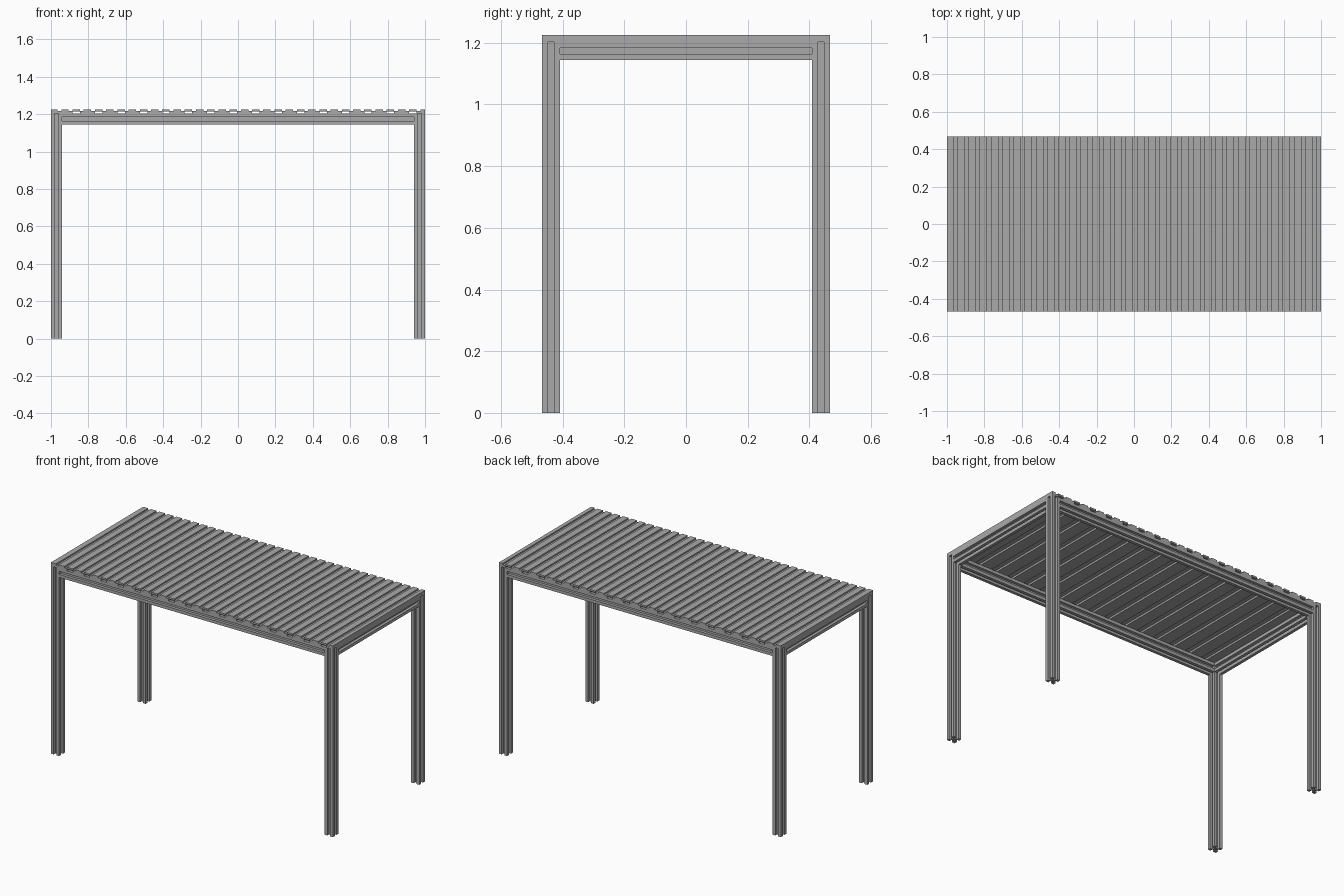
import bpy, bmesh
from mathutils import Vector, Matrix

if "Cube" in bpy.data.objects:
    bpy.data.objects.remove(bpy.data.objects["Cube"])

metal = bpy.data.materials.new("aluminium_grey")
metal.use_nodes = True
GREY = (0.4, 0.4, 0.4, 1)
metal.diffuse_color = GREY
metal.node_tree.nodes["Principled BSDF"].inputs["Base Color"].default_value = GREY

W = 0.058          # width of the slotted extrusion
H = W / 2
TOP = 1.203        # top of the frame
HALF_Y = 0.467


def extrude(name, section, origin, u, v, axis, length):
    """Extrude a closed 2D section, laid in u and v, along axis."""
    bm = bmesh.new()
    u, v, axis, origin = map(Vector, (u, v, axis, origin))
    face = bm.faces.new([bm.verts.new(origin + u * a + v * b) for a, b in section])
    ext = bmesh.ops.extrude_face_region(bm, geom=[face], use_keep_orig=True)
    verts = [g for g in ext["geom"] if isinstance(g, bmesh.types.BMVert)]
    bmesh.ops.translate(bm, verts=verts, vec=axis * length)
    bmesh.ops.recalc_face_normals(bm, faces=bm.faces)
    mesh = bpy.data.meshes.new(name)
    bm.to_mesh(mesh)
    bm.free()
    mesh.materials.append(metal)
    obj = bpy.data.objects.new(name, mesh)
    bpy.context.collection.objects.link(obj)
    return obj


# Square section with one slot in each side
side = [(-H, -H), (-0.01, -H), (-0.01, -0.011), (0.01, -0.011), (0.01, -H)]
slotted = []
for turn in range(4):
    for a, b in side:
        for _ in range(turn):
            a, b = -b, a
        slotted.append((a, b))

X, Y, Z = (1, 0, 0), (0, 1, 0), (0, 0, 1)
px, py = 1 - H, HALF_Y - H

# Corner posts
for sx, xn in ((1, "left"), (-1, "right")):
    for sy, yn in ((-1, "front"), (1, "back")):
        extrude(f"{yn}_{xn}_post", slotted, (sx * px, sy * py, 0), X, Y, Z, TOP)

# Rails between the posts
for s, n in ((-1, "front"), (1, "back")):
    extrude(f"{n}_rail", slotted, (H - px, s * py, TOP - H), Y, Z, X, 2 * (px - H))
for s, n in ((1, "left"), (-1, "right")):
    extrude(f"{n}_rail", slotted, (s * px, H - py, TOP - H), X, Z, Y, 2 * (py - H))

# Ribbed deck: repeating channels below and grooves above
PITCH, THICK = 0.12, 0.023
centres = [-0.985 + PITCH * i for i in range(17)]


def notches(offsets, half, z_edge, z_in):
    pts = []
    for c in centres:
        for o in offsets:
            a, b = c + o - half, c + o + half
            if a > -0.995 and b < 0.995:
                pts += [(a, z_edge), (a, z_in), (b, z_in), (b, z_edge)]
    return pts


under = notches((0,), 0.02, 0, 0.012)
over = notches((-0.03, 0.03), 0.01, THICK, 0.014)
section = [(-1, 0)] + under + [(1, 0), (1, THICK)] + over[::-1] + [(-1, THICK)]
extrude("ribbed_deck", section, (0, -HALF_Y, TOP), X, Z, Y, 2 * HALF_Y)
